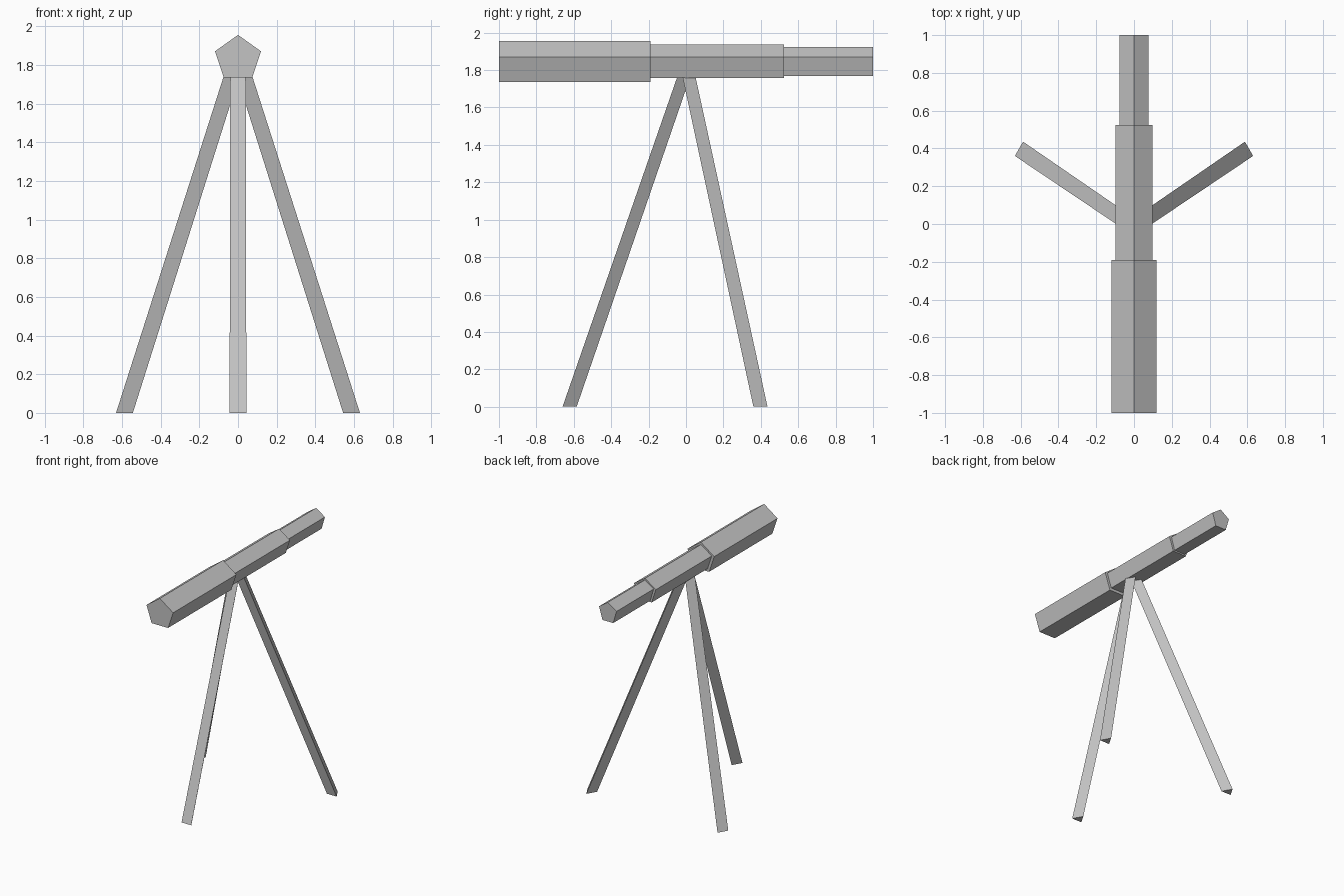
import bpy
import bmesh
from math import pi
from mathutils import Matrix, Vector

cube = bpy.data.objects.get("Cube")
if cube:
    bpy.data.objects.remove(cube, do_unlink=True)

GREY = (0.55, 0.55, 0.55, 1)
grey = bpy.data.materials.new("plain grey")
grey.use_nodes = True
grey.diffuse_color = GREY
grey.node_tree.nodes["Principled BSDF"].inputs["Base Color"].default_value = GREY


def loft(name, start, end):
    """Closed flat-faced prism between two matching outlines."""
    bm = bmesh.new()
    a = [bm.verts.new(p) for p in start]
    b = [bm.verts.new(p) for p in end]
    bm.faces.new(a)
    bm.faces.new(b)
    for i in range(len(a)):
        j = (i + 1) % len(a)
        bm.faces.new((a[i], a[j], b[j], b[i]))
    bmesh.ops.recalc_face_normals(bm, faces=bm.faces)
    mesh = bpy.data.meshes.new(name)
    bm.to_mesh(mesh)
    bm.free()
    mesh.materials.append(grey)
    obj = bpy.data.objects.new(name, mesh)
    bpy.context.collection.objects.link(obj)


def pentagon(y, half, top, bottom):
    """Upright five-sided tube outline, point at the top."""
    low = half * 0.618
    return [(0, y, top), (half, y, 1.87), (low, y, bottom),
            (-low, y, bottom), (-half, y, 1.87)]


def triangle(x, y, z, angle, half):
    """Leg outline: flat side outward, centred on (x, y), ridge inward."""
    turn = Matrix.Rotation(angle, 3, "Z")
    flat = [(0, half, 0), (0, -half, 0), (-half * 3 ** 0.5, 0, 0)]
    return [turn @ Vector(p) + Vector((x, y, z)) for p in flat]


# Stepped telescope tube
for name, y0, y1, half, top, bottom in (
        ("front_tube", -1, -0.19, 0.119, 1.955, 1.735),
        ("middle_tube", -0.19, 0.525, 0.098, 1.936, 1.757),
        ("eyepiece_tube", 0.525, 1, 0.078, 1.923, 1.768)):
    loft(name, pentagon(y0, half, top, bottom), pentagon(y1, half, top, bottom))

# Three slightly tapered tripod legs
for name, angle, foot, head in (
        ("front_leg", -pi / 2, (0, -0.66), (0, -0.048)),
        ("back_left_leg", pi / 6, (0.609, 0.398), (0.048, 0.017)),
        ("back_right_leg", 5 * pi / 6, (-0.609, 0.398), (-0.048, 0.017))):
    loft(name, triangle(*foot, 0, angle, 0.0435),
         triangle(*head, 1.76, angle, 0.04))
